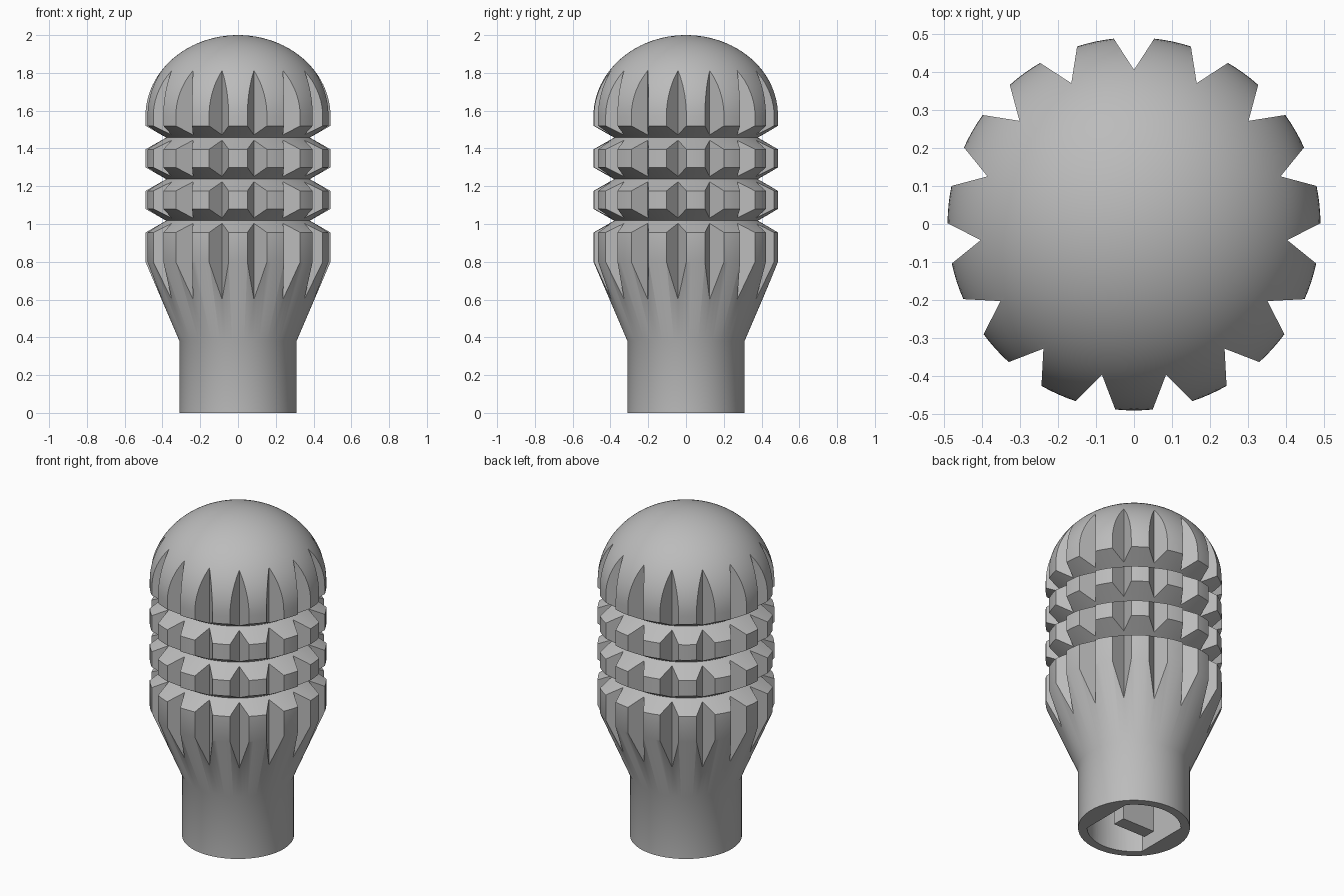
import bpy, bmesh
from math import sin, cos, pi, radians, acos

if "Cube" in bpy.data.objects:
    bpy.data.objects.remove(bpy.data.objects["Cube"])

GREY = (0.5, 0.5, 0.5, 1)
grey = bpy.data.materials.new("plain grey")
grey.use_nodes = True
grey.diffuse_color = GREY
grey.node_tree.nodes["Principled BSDF"].inputs["Base Color"].default_value = GREY


def finish(bm, name):
    """Turn a bmesh into a grey object."""
    bmesh.ops.recalc_face_normals(bm, faces=bm.faces)
    mesh = bpy.data.meshes.new(name)
    bm.to_mesh(mesh)
    bm.free()
    mesh.materials.append(grey)
    obj = bpy.data.objects.new(name, mesh)
    bpy.context.collection.objects.link(obj)
    return obj


def add_prism(bm, outline, z0, z1):
    """Extrude a flat outline of (x, y) points between two heights."""
    low = [bm.verts.new((x, y, z0)) for x, y in outline]
    high = [bm.verts.new((x, y, z1)) for x, y in outline]
    bm.faces.new(low[::-1])
    bm.faces.new(high)
    n = len(low)
    for i in range(n):
        j = (i + 1) % n
        bm.faces.new((low[i], low[j], high[j], high[i]))


def lathe(profile, steps, name):
    """Revolve (radius, z) points; both ends lie on the axis."""
    bm = bmesh.new()
    verts = [bm.verts.new((r, 0, z)) for r, z in profile]
    edges = [bm.edges.new(pair) for pair in zip(verts, verts[1:])]
    bmesh.ops.spin(bm, geom=verts + edges, cent=(0, 0, 0), axis=(0, 0, 1),
                   angle=2 * pi, steps=steps)
    bmesh.ops.remove_doubles(bm, verts=bm.verts, dist=1e-5)
    return finish(bm, name)


def cut(obj, cutter):
    mod = obj.modifiers.new("cut", 'BOOLEAN')
    mod.operation = 'DIFFERENCE'
    mod.solver = 'EXACT'
    mod.object = cutter
    bpy.context.view_layer.objects.active = obj
    bpy.ops.object.modifier_apply(modifier=mod.name)
    bpy.data.objects.remove(cutter)


# Knob body: stem, flare, three V-shaped ring grooves and a domed cap
R, NECK, DOME = 0.49, 0.38, 1.57
profile = [(0, 0), (0.31, 0), (0.31, 0.38), (R, 0.80)]
for z in (1.0175, 1.2375, 1.4575):
    profile += [(R, z - 0.0625), (NECK, z), (R, z + 0.0625)]
ARC = 24
for i in range(ARC):
    a = pi / 2 * i / ARC
    profile.append((R * cos(a), DOME + (2 - DOME) * sin(a)))
profile.append((0, 2))
body = lathe(profile, 120, "knob_body")

# Fifteen upright V grooves around the grip
TEETH, DEEP, OUT, HALF = 15, 0.405, 0.55, 0.094
bm = bmesh.new()
for k in range(TEETH):
    a = pi / 2 + 2 * pi * k / TEETH
    c, s = cos(a), sin(a)
    wedge = [(DEEP, 0), (OUT, -HALF), (OUT, HALF)]
    add_prism(bm, [(r * c - t * s, r * s + t * c) for r, t in wedge], 0.45, 1.95)
cut(body, finish(bm, "groove_cutter"))

# Round socket with two flat sides in the underside
HOLE, FLAT, DEPTH = 0.26, 0.20, 0.35
start = acos(FLAT / HOLE)
outline = []
for base in (0, pi):
    for i in range(21):
        a = base + start + (pi - 2 * start) * i / 20
        outline.append((HOLE * cos(a), HOLE * sin(a)))
bm = bmesh.new()
add_prism(bm, outline, -0.1, DEPTH)
cut(body, finish(bm, "socket_cutter"))

# Flat key standing inside the socket
bm = bmesh.new()
add_prism(bm, [(-0.11, -0.04), (0.11, -0.04), (0.11, 0.04), (-0.11, 0.04)],
          0.002, DEPTH + 0.01)
finish(bm, "socket_key")

# Smooth the curved surfaces, keep the cut edges crisp
bpy.ops.object.select_all(action='DESELECT')
body.select_set(True)
bpy.context.view_layer.objects.active = body
bpy.ops.object.shade_smooth_by_angle(angle=radians(30))
